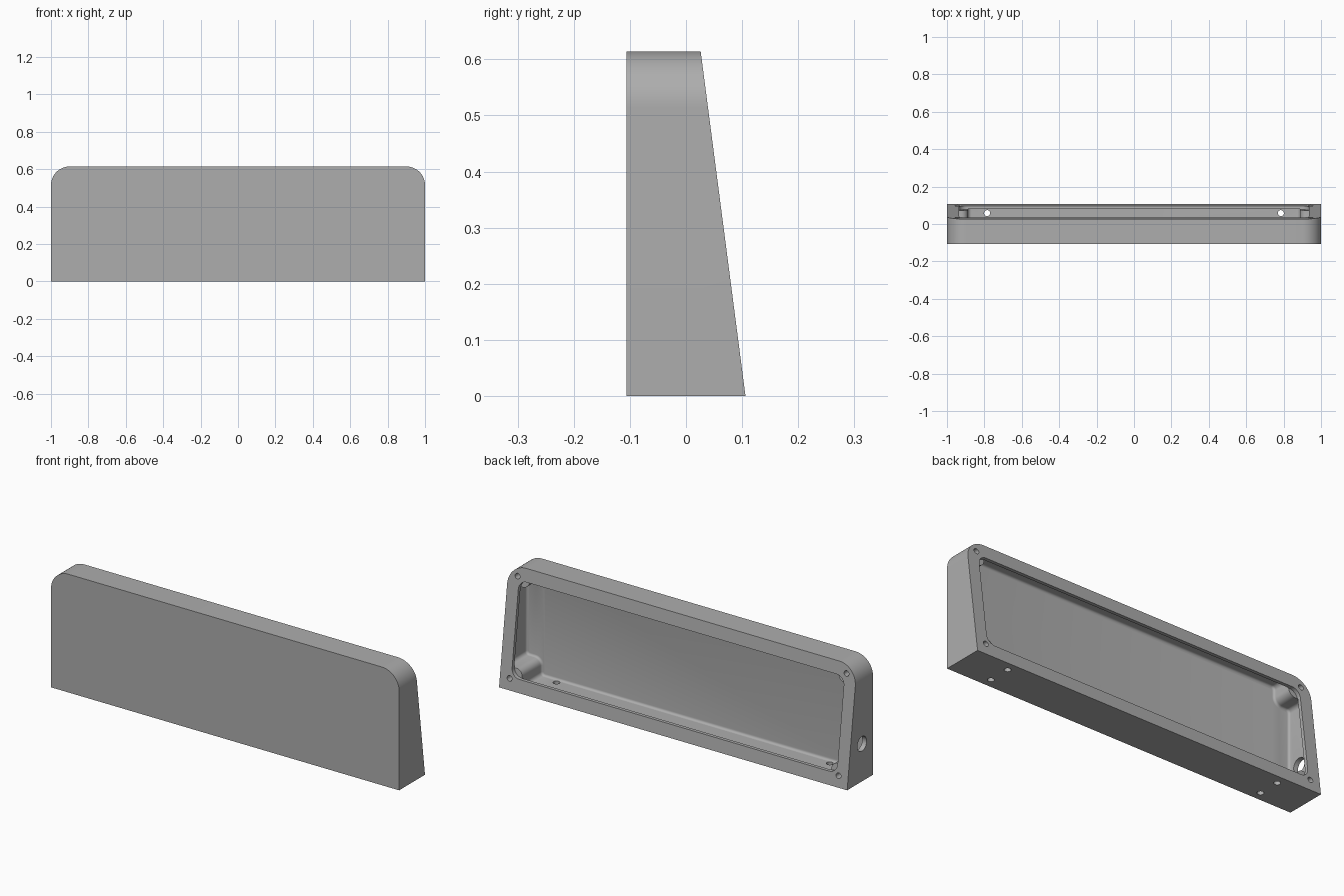
import bpy, bmesh
from math import sin, cos, pi

if "Cube" in bpy.data.objects:
    bpy.data.objects.remove(bpy.data.objects["Cube"], do_unlink=True)

HEIGHT, FRONT, MID = 0.614, -0.106, 0.307
QUADRANTS = [(1, 1), (-1, 1), (-1, -1), (1, -1)]

grey = bpy.data.materials.new("plain grey")
grey.use_nodes = True
COLOUR = (0.42, 0.42, 0.42, 1)
grey.diffuse_color = COLOUR
grey.node_tree.nodes["Principled BSDF"].inputs["Base Color"].default_value = COLOUR


def back(z, offset=0.0):
    """Depth of the leaning back plane at a height."""
    return 0.106 - 0.13 * z + offset


def rounded(corners, steps=8):
    """Outline with right-angled corners (x, z, radius) turned into arcs."""
    points = []
    for i, (x, z, r) in enumerate(corners):
        if r == 0:
            points.append((x, z))
            continue
        ends = []
        for n in (corners[i - 1], corners[(i + 1) % len(corners)]):
            dx, dz = n[0] - x, n[1] - z
            size = (dx * dx + dz * dz) ** 0.5
            ends.append((dx / size * r, dz / size * r))
        a, b = ends
        for k in range(steps + 1):
            t = k / steps * pi / 2
            points.append((x + a[0] * (1 - sin(t)) + b[0] * (1 - cos(t)),
                           z + a[1] * (1 - sin(t)) + b[1] * (1 - cos(t))))
    return points


def prism(name, outline, y_front, y_back, fillet=0.0):
    """Outline in x and z, extruded between two depth rules."""
    bm = bmesh.new()
    near = [bm.verts.new((x, y_front(z), z)) for x, z in outline]
    far = [bm.verts.new((x, y_back(z), z)) for x, z in outline]
    cap = bm.faces.new(near)
    bm.faces.new(far[::-1])
    for i in range(len(near)):
        j = (i + 1) % len(near)
        bm.faces.new((near[j], near[i], far[i], far[j]))
    bmesh.ops.recalc_face_normals(bm, faces=bm.faces)
    if fillet:
        bmesh.ops.bevel(bm, geom=list(cap.edges), offset=fillet, segments=4,
                        profile=0.5, affect='EDGES')
    mesh = bpy.data.meshes.new(name)
    bm.to_mesh(mesh)
    bm.free()
    mesh.materials.append(grey)
    obj = bpy.data.objects.new(name, mesh)
    bpy.context.collection.objects.link(obj)
    return obj


def drill(name, centre, radius, depth, rotation):
    bpy.ops.mesh.primitive_cylinder_add(vertices=32, radius=radius, depth=depth,
                                        location=centre, rotation=rotation)
    obj = bpy.context.object
    obj.name = name
    obj.data.materials.append(grey)
    return obj


# Wedge-shaped case with rounded upper corners
case = prism("case", rounded([(-1, 0, 0), (1, 0, 0), (1, HEIGHT, 0.1), (-1, HEIGHT, 0.1)], 16),
             lambda z: FRONT, back)

# Hollow interior that leaves a rounded post in each corner
corners = []
for sx, sz in QUADRANTS:
    step = [(0.975, 0.2, 0.02), (0.888, 0.2, 0.035), (0.888, 0.287, 0.02)]
    if sx * sz < 0:
        step.reverse()
    corners += [(sx * x, MID + sz * z, r) for x, z, r in step]
cutters = [prism("interior_cutter", rounded(corners), lambda z: -0.085,
                 lambda z: back(z, -0.018), fillet=0.012)]

# Opening through the back rim
corners = [(sx * 0.935, MID + sz * 0.24, 0.045) for sx, sz in QUADRANTS]
cutters.append(prism("opening_cutter", rounded(corners),
                     lambda z: back(z, -0.02), lambda z: back(z, 0.05)))

# Screw holes in the posts and mounting holes in the floor
for sx, sz in QUADRANTS:
    z = MID + 0.004 + sz * 0.253
    cutters.append(drill("screw_hole_cutter", (sx * 0.945, back(z, -0.01), z),
                         0.014, 0.13, (pi / 2, 0, 0)))
    cutters.append(drill("mounting_hole_cutter", (sx * 0.785, sz * 0.058, 0),
                         0.016, 0.08, (0, 0, 0)))

# Cable hole in one side
cutters.append(drill("cable_hole_cutter", (-1, -0.016, 0.195), 0.038, 0.1, (0, pi / 2, 0)))

# Cut everything out of the case
bpy.ops.object.select_all(action='DESELECT')
bpy.context.view_layer.objects.active = case
case.select_set(True)
for cutter in cutters:
    cut = case.modifiers.new("cut", 'BOOLEAN')
    cut.operation = 'DIFFERENCE'
    cut.solver = 'EXACT'
    cut.object = cutter
    bpy.ops.object.modifier_apply(modifier=cut.name)
    bpy.data.objects.remove(cutter, do_unlink=True)
bpy.ops.object.shade_smooth_by_angle(angle=pi / 6)
